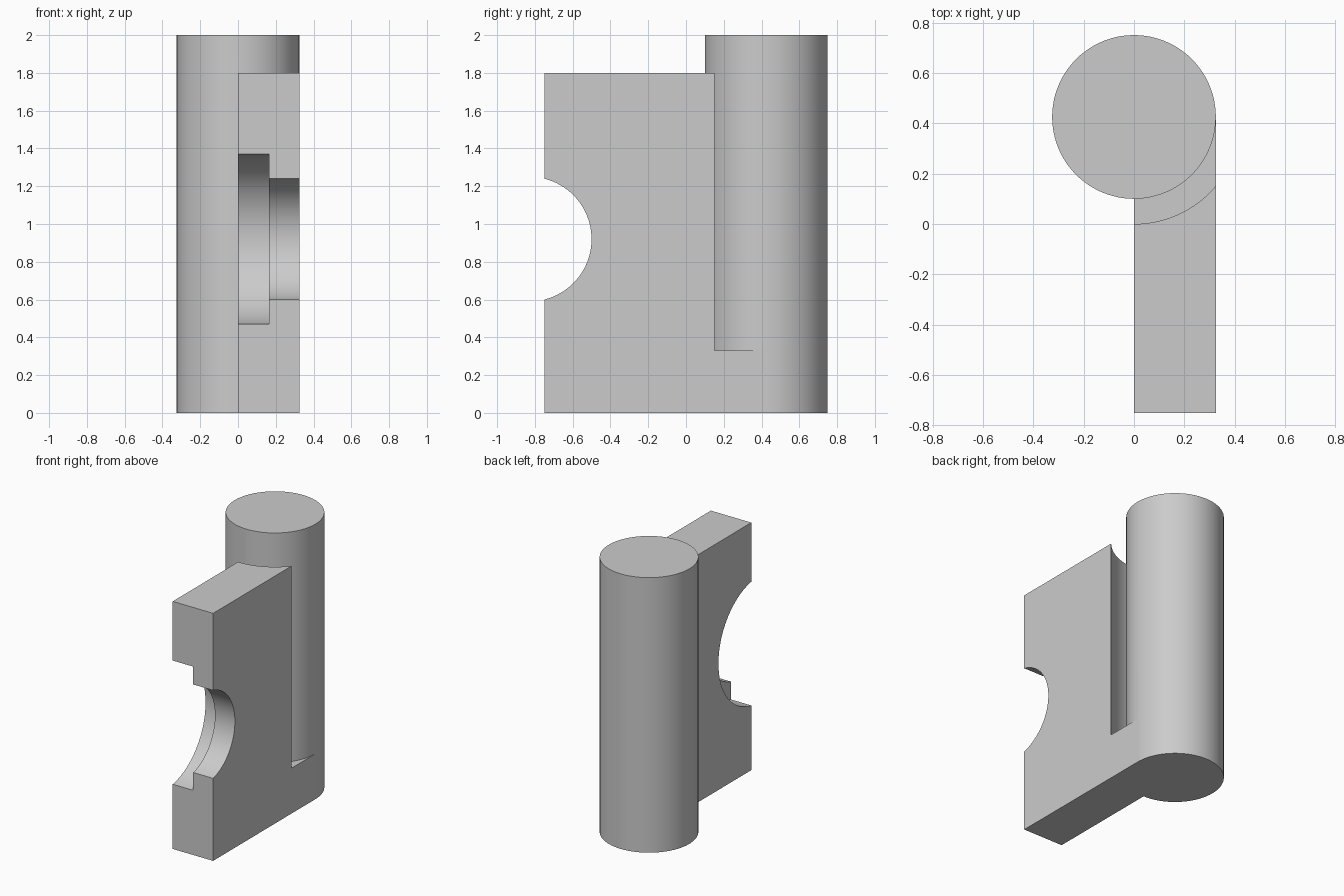
import bpy
import math

cube = bpy.data.objects.get("Cube")
if cube:
    bpy.data.objects.remove(cube, do_unlink=True)

PIN_R, PIN_Y = 0.325, 0.425      # hinge pin radius and centre
PLATE_TOP, FRONT = 1.8, -0.75
BORE_Y, BORE_Z = -0.83, 0.92     # axis of the stepped bore

grey = bpy.data.materials.new("light grey")
grey.use_nodes = True
grey.diffuse_color = (0.6, 0.6, 0.6, 1)
grey.node_tree.nodes["Principled BSDF"].inputs["Base Color"].default_value = (0.6, 0.6, 0.6, 1)


def cylinder(name, radius, depth, centre, rotation=(0, 0, 0)):
    bpy.ops.mesh.primitive_cylinder_add(vertices=96, radius=radius, depth=depth,
                                        location=centre, rotation=rotation)
    obj = bpy.context.object
    obj.name = name
    obj.data.materials.append(grey)
    return obj


def combine(target, tool, operation):
    mod = target.modifiers.new(operation.lower(), "BOOLEAN")
    mod.operation, mod.object, mod.solver = operation, tool, "EXACT"
    bpy.context.view_layer.objects.active = target
    bpy.ops.object.modifier_apply(modifier=mod.name)
    bpy.data.objects.remove(tool, do_unlink=True)


# Flat plate running from the front edge to the pin's centre line
bpy.ops.mesh.primitive_cube_add(size=1, location=(PIN_R / 2, (FRONT + PIN_Y) / 2, PLATE_TOP / 2))
plate = bpy.context.object
plate.name = "hinge_plate_and_pin"
plate.scale = (PIN_R, PIN_Y - FRONT, PLATE_TOP)
bpy.ops.object.transform_apply(location=True, rotation=True, scale=True)
plate.data.materials.append(grey)

# Clearance groove around the pin, above the solid foot
groove_floor = 0.33
combine(plate, cylinder("groove_cutter", PIN_R + 0.1, 2, (0, PIN_Y, groove_floor + 1)), "DIFFERENCE")

# Stepped half-round bore in the front edge: wide on the right, narrow on the left
sideways = (0, math.pi / 2, 0)
combine(plate, cylinder("narrow_bore_cutter", 0.33, 2, (0, BORE_Y, BORE_Z), sideways), "DIFFERENCE")
combine(plate, cylinder("wide_bore_cutter", 0.457, 1, (0.165 - 0.5, BORE_Y, BORE_Z), sideways), "DIFFERENCE")

# Tall round pin joined to the foot
combine(plate, cylinder("pin", PIN_R, 2, (0, PIN_Y, 1)), "UNION")

# Smooth round walls, sharp edges
bpy.ops.object.select_all(action="DESELECT")
plate.select_set(True)
bpy.context.view_layer.objects.active = plate
bpy.ops.object.shade_smooth_by_angle(angle=math.radians(30))
